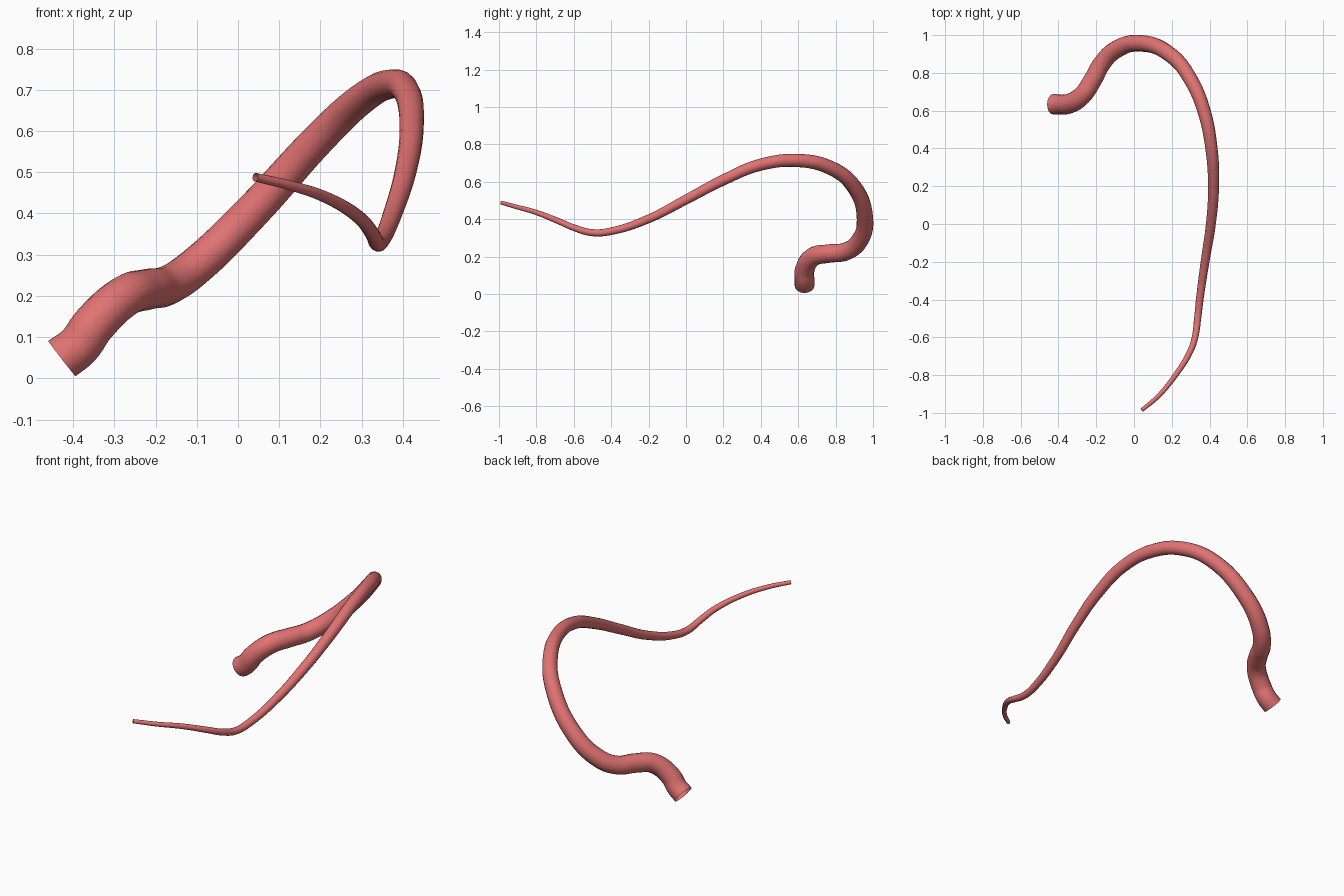
import bpy

if "Cube" in bpy.data.objects:
    bpy.data.objects.remove(bpy.data.objects["Cube"])

# Centre line of the tapering tube: x, y, z
path = [
    (-.427, .634, .048), (-.387, .633, .079), (-.35, .635, .13), (-.275, .68, .199),
    (-.22, .76, .216), (-.17, .85, .226), (-.1, .92, .274),
    (.03, .957, .4), (.2, .89, .585), (.3, .765, .678), (.37, .6, .714),
    (.41, .4, .692), (.421, .2, .61), (.407, 0, .505), (.376, -.2, .402),
    (.348, -.4, .336), (.337, -.5, .328), (.323, -.6, .355),
    (.295, -.68, .389), (.22, -.8, .436), (.13, -.91, .467), (.042, -.985, .488),
]
R_START, R_END = .054, .0105

curve = bpy.data.curves.new("tube", 'CURVE')
curve.dimensions = '3D'
curve.twist_mode = 'MINIMUM'
curve.resolution_u = 6
curve.bevel_depth = 1.0
curve.bevel_resolution = 6
curve.use_fill_caps = False  # open ends

spline = curve.splines.new('BEZIER')
spline.bezier_points.add(len(path) - 1)

# Radius shrinks evenly along the length
dist = [0]
for a, b in zip(path, path[1:]):
    dist.append(dist[-1] + sum((p - q) ** 2 for p, q in zip(a, b)) ** .5)
for point, co, d in zip(spline.bezier_points, path, dist):
    point.co = co
    point.handle_left_type = point.handle_right_type = 'AUTO'
    point.radius = R_START + (R_END - R_START) * d / dist[-1]

tube = bpy.data.objects.new("tapered_tube", curve)
bpy.context.collection.objects.link(tube)

# Convert to a smooth mesh
bpy.context.view_layer.objects.active = tube
tube.select_set(True)
bpy.ops.object.convert(target='MESH')
tube = bpy.context.object
tube.name = "tapered_tube"
bpy.ops.object.shade_smooth()

red = bpy.data.materials.new("soft_red")
red.diffuse_color = (.75, .17, .17, 1)
red.use_nodes = True
red.node_tree.nodes["Principled BSDF"].inputs["Base Color"].default_value = red.diffuse_color
tube.data.materials.clear()
tube.data.materials.append(red)
